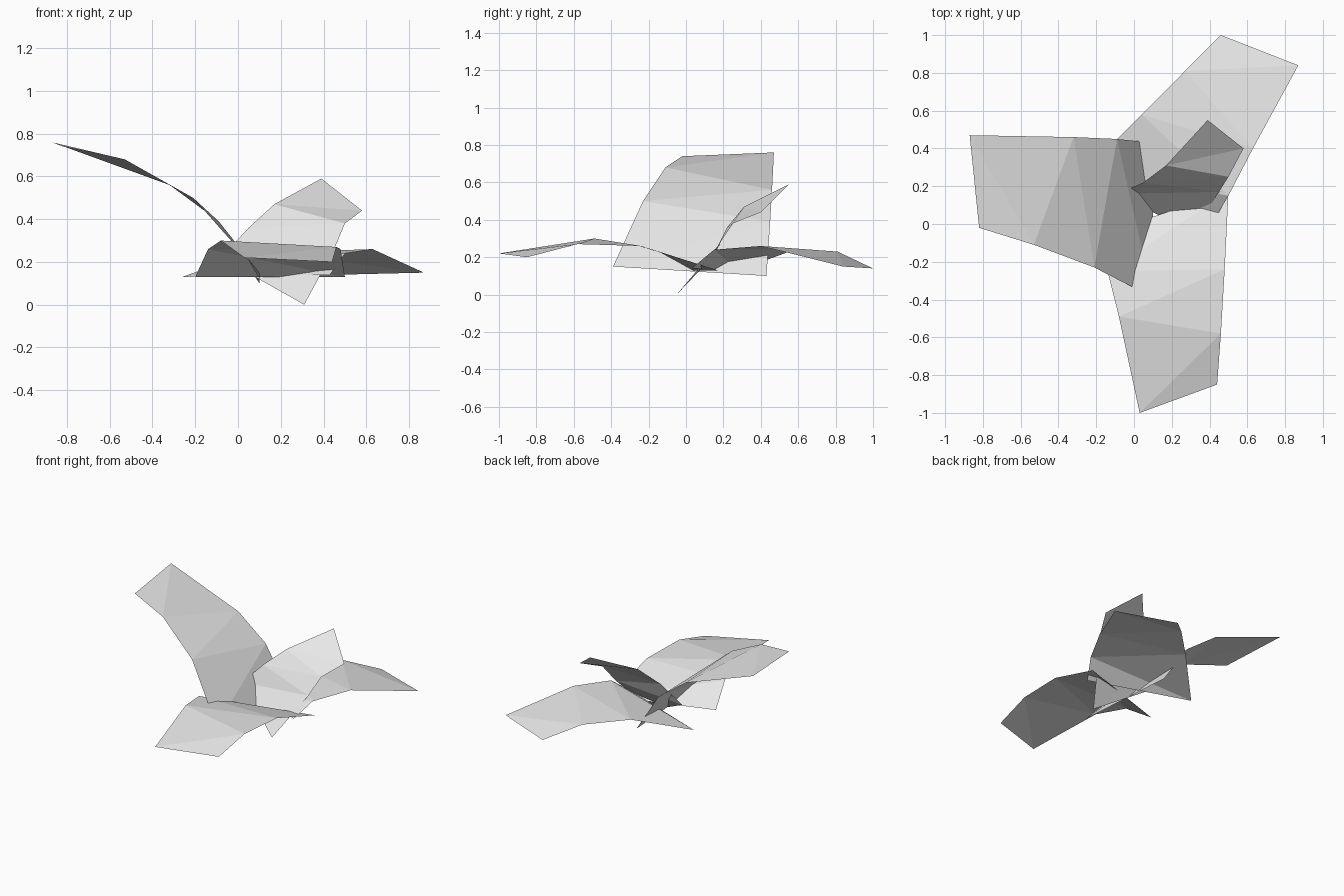
import bpy
import bmesh
from mathutils import Vector

# Remove the default object
default_cube = bpy.data.objects.get("Cube")
if default_cube:
    bpy.data.objects.remove(default_cube, do_unlink=True)

# One pale grey for every leaf
leaf_grey = bpy.data.materials.new("pale_grey")
leaf_grey.use_nodes = True
grey_value = (0.8, 0.8, 0.8, 1.0)
leaf_grey.diffuse_color = grey_value
leaf_grey.node_tree.nodes["Principled BSDF"].inputs["Base Color"].default_value = grey_value


def build_leaf(name, left_edge, right_edge):
    """Make a folded leaf blade from two matching edges, listed tip to base."""
    mesh = bpy.data.meshes.new(name)
    bm = bmesh.new()
    left = [bm.verts.new(Vector(point)) for point in left_edge]
    right = [bm.verts.new(Vector(point)) for point in right_edge]

    # Each segment is two flat triangles, creased from right tip to left base
    for row in range(len(left) - 1):
        bm.faces.new((left[row], left[row + 1], right[row]))
        bm.faces.new((right[row], left[row + 1], right[row + 1]))

    # Blades face upward
    bm.normal_update()
    if sum(face.normal.z * face.calc_area() for face in bm.faces) < 0:
        bmesh.ops.reverse_faces(bm, faces=bm.faces[:])

    bm.to_mesh(mesh)
    bm.free()
    mesh.materials.append(leaf_grey)
    leaf = bpy.data.objects.new(name, mesh)
    bpy.context.scene.collection.objects.link(leaf)
    return leaf


# Broad low leaf reaching to the front
build_leaf(
    "front_leaf",
    left_edge=[(0.44, -0.85, 0.2), (0.46, -0.58, 0.27), (0.48, -0.24, 0.26), (0.5, 0.17, 0.13)],
    right_edge=[(0.03, -1, 0.22), (-0.08, -0.49, 0.3), (-0.14, -0.25, 0.26), (-0.2, -0.06, 0.13)],
)

# Tall leaf rising to the right side
build_leaf(
    "right_leaf",
    left_edge=[(-0.82, -0.02, 0.74), (-0.53, -0.11, 0.68), (-0.21, -0.23, 0.5), (0.1, -0.39, 0.15)],
    right_edge=[(-0.87, 0.47, 0.76), (-0.32, 0.46, 0.56), (-0.09, 0.45, 0.39), (0.1, 0.43, 0.1)],
)

# Low leaf reaching to the back left
build_leaf(
    "back_leaf",
    left_edge=[(0.46, 1, 0.14), (0.27, 0.81, 0.23), (0.04, 0.58, 0.24), (-0.26, 0.28, 0.13)],
    right_edge=[(0.87, 0.84, 0.15), (0.63, 0.4, 0.26), (0.5, 0.15, 0.24), (0.43, 0.03, 0.14)],
)

# Small upright leaf in the middle
build_leaf(
    "small_leaf",
    left_edge=[(0.39, 0.55, 0.59), (0.17, 0.31, 0.47), (0.05, 0.22, 0.36), (-0.08, 0.16, 0.22)],
    right_edge=[(0.58, 0.4, 0.44), (0.5, 0.25, 0.38), (0.45, 0.17, 0.26), (0.31, -0.05, 0)],
)
